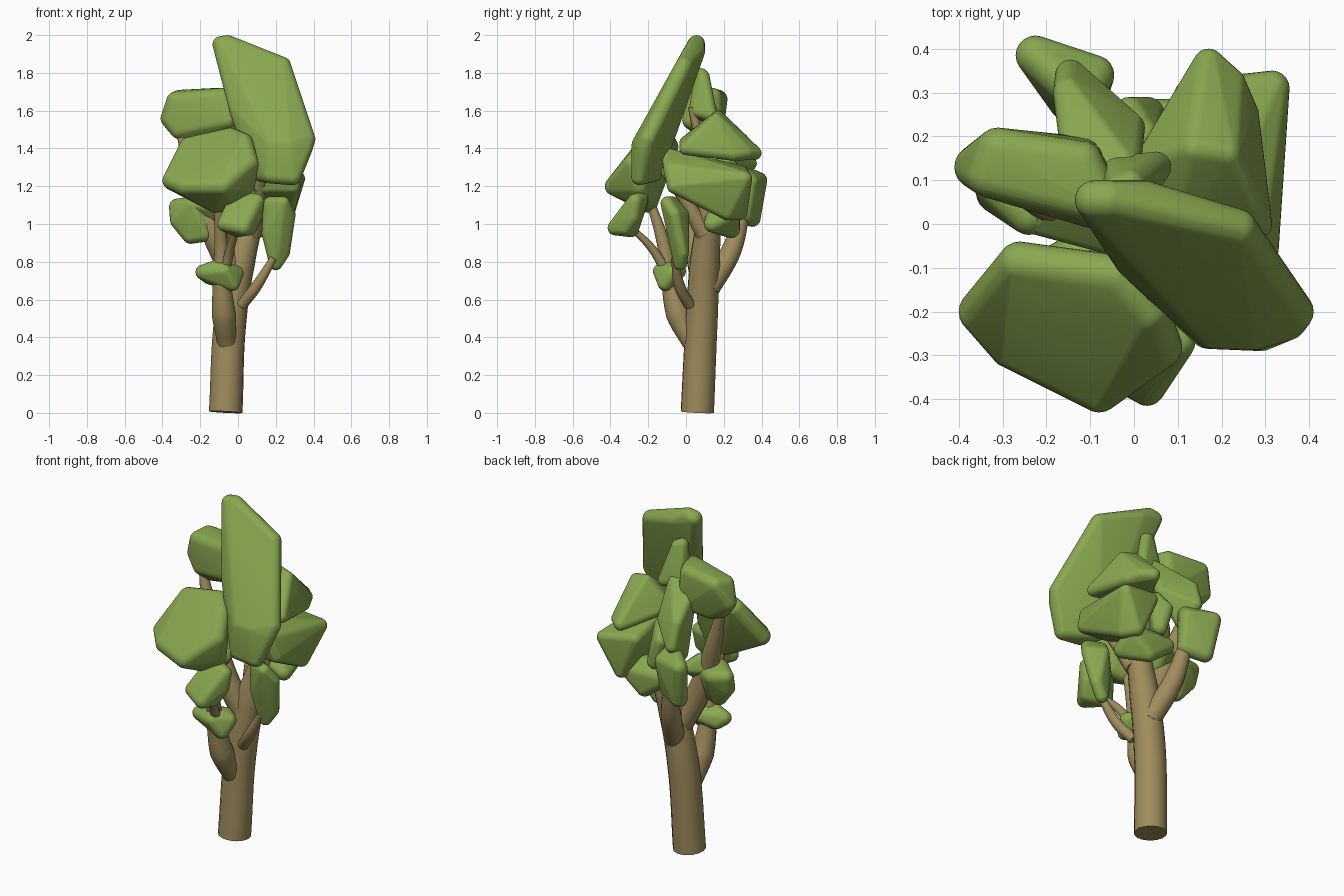
import bpy, bmesh
from mathutils import Matrix


def material(name, color):
    m = bpy.data.materials.new(name)
    m.diffuse_color = (*color, 1)
    return m


LEAF = material("leaf_green", (0.25, 0.39, 0.08))
BARK = material("bark_brown", (0.35, 0.265, 0.11))


def activate(ob):
    bpy.ops.object.select_all(action='DESELECT')
    ob.select_set(True)
    bpy.context.view_layer.objects.active = ob


def clump(name, r, *corners):
    """Faceted leaf mass with rounded edges: hull of small balls at its corners."""
    bm = bmesh.new()
    for c in corners:
        bmesh.ops.create_icosphere(bm, subdivisions=3, radius=r, matrix=Matrix.Translation(c))
    res = bmesh.ops.convex_hull(bm, input=bm.verts)
    junk = {g for g in res["geom_interior"] + res["geom_unused"] if isinstance(g, bmesh.types.BMVert)}
    bmesh.ops.delete(bm, geom=list(junk), context='VERTS')
    bmesh.ops.recalc_face_normals(bm, faces=bm.faces)
    me = bpy.data.meshes.new(name)
    bm.to_mesh(me)
    bm.free()
    ob = bpy.data.objects.new(name, me)
    bpy.context.collection.objects.link(ob)
    me.materials.append(LEAF)
    activate(ob)
    bpy.ops.object.shade_smooth_by_angle(angle=0.8)


def limb(name, *pts):
    """Tapered round limb through (x, y, z, radius) points."""
    cu = bpy.data.curves.new(name, 'CURVE')
    cu.dimensions = '3D'
    cu.bevel_depth = 1
    cu.bevel_resolution = 5
    cu.resolution_u = 8
    cu.use_fill_caps = True
    sp = cu.splines.new('BEZIER')
    sp.bezier_points.add(len(pts) - 1)
    for bp, p in zip(sp.bezier_points, pts):
        bp.co, bp.radius = p[:3], p[3]
        bp.handle_left_type = bp.handle_right_type = 'AUTO'
    ob = bpy.data.objects.new(name, cu)
    bpy.context.collection.objects.link(ob)
    cu.materials.append(BARK)
    activate(ob)
    bpy.ops.object.convert(target='MESH')
    bpy.ops.object.shade_smooth_by_angle(angle=0.8)


# Trunk and branches
limb("trunk", (-.065, .06, .004, .089), (-.04, .083, .5, .086), (.01, .10, .8, .081),
     (.07, .12, 1.03, .065), (.11, .13, 1.25, .04))
limb("front_branch", (-.06, .03, .37, .05), (-.075, -.04, .52, .065), (-.085, -.08, .68, .05),
     (-.09, -.12, .9, .035), (-.11, -.2, 1.15, .02))
limb("front_twig", (-.07, -.10, .74, .03), (-.04, -.18, .87, .022), (0, -.3, .99, .015))
limb("low_twig", (-.07, -.05, .6, .03), (-.06, -.11, .74, .02))
limb("left_branch", (.0, .09, .68, .065), (-.14, .05, .98, .065), (-.24, .08, 1.27, .045),
     (-.31, .11, 1.5, .02))
limb("back_branch", (-.01, .12, .66, .06), (-.07, .24, .86, .055), (-.11, .31, 1.1, .035))
limb("right_branch", (.02, .02, .57, .03), (.09, -.03, .66, .03), (.19, -.06, .82, .02))
limb("plate_branch", (.08, .1, .95, .05), (.12, -.04, 1.18, .03), (.15, -.17, 1.35, .02))
limb("top_branch", (.05, .11, 1.0, .045), (.0, .09, 1.35, .03), (.01, .03, 1.62, .02))

# Large upper leaf clumps
clump("crown_leaves", .045, (-.09, .055, 1.95), (-.055, .055, 1.955), (.02, .055, 1.91), (.235, -.01, 1.84),
      (.365, -.2, 1.45), (.29, -.245, 1.25), (.17, -.24, 1.26), (.35, -.22, 1.4), (.12, -.17, 1.27),
      (.27, -.243, 1.42), (.18, -.24, 1.42), (.0, -.08, 1.6))
clump("upper_left_leaves", .05, (-.36, .13, 1.56), (-.31, .17, 1.66), (-.33, .11, 1.65), (-.12, .14, 1.67),
      (-.08, .05, 1.67), (-.06, .03, 1.55), (-.31, .11, 1.5), (-.12, .15, 1.51), (-.25, .12, 1.48))
clump("front_left_leaves", .05, (-.35, -.2, 1.23), (-.26, -.09, 1.41), (-.04, -.12, 1.46), (.03, -.2, 1.43),
      (.06, -.28, 1.32), (.04, -.25, 1.2), (-.08, -.38, 1.2), (-.12, -.2, 1.11), (-.28, -.28, 1.2),
      (-.03, -.22, 1.13))
clump("right_leaves", .04, (.315, .31, 1.24), (.22, .285, 1.06), (.26, .22, 1.06), (.29, -.06, 1.2),
      (.14, -.09, 1.36), (.13, .29, 1.27), (.26, -.08, 1.29), (.12, -.04, 1.2))
clump("back_right_leaves", .035, (.17, .365, 1.375), (.25, .25, 1.37), (.28, .0, 1.4), (.14, .17, 1.565),
      (.21, .16, 1.55), (.03, .13, 1.43), (.1, .0, 1.43), (.22, .32, 1.38))
clump("back_upper_leaves", .035, (-.145, .34, 1.32), (-.14, .24, 1.24), (-.01, .22, 1.4), (-.13, .14, 1.57),
      (-.02, .13, 1.6), (-.15, .3, 1.44))
clump("top_leaves", .035, (-.03, .08, 1.79), (-.04, .12, 1.6), (.05, .13, 1.58), (.0, .05, 1.6),
      (-.01, .09, 1.78), (-.05, .08, 1.58))

# Small lower leaf clumps
clump("back_leaves", .045, (-.225, .385, 1.23), (-.2, .35, 1.03), (-.09, .34, 1.22), (-.1, .31, 1.05),
      (-.15, .28, 1.1), (-.12, .29, 1.27))
clump("lower_left_leaves", .045, (-.32, .09, 1.09), (-.315, .07, 1.02), (-.25, .05, .94), (-.18, .03, .95),
      (-.15, .05, 1.07), (-.25, .11, 1.08), (-.24, .02, 1.1))
clump("lower_front_leaves", .04, (.1, -.27, 1.12), (-.07, -.32, 1.0), (.03, -.375, .98), (.06, -.32, .98),
      (-.01, -.24, 1.12), (.04, -.24, 1.13), (.0, -.29, .97), (.09, -.28, 1.04))
clump("low_front_leaves", .04, (-.185, -.09, .745), (-.15, -.07, .72), (-.03, -.11, .685), (-.01, -.07, .74),
      (-.07, -.135, .75), (-.1, -.1, .775), (-.05, -.04, .75))
clump("lower_right_leaves", .035, (.2, -.03, .79), (.17, -.07, 1.11), (.27, -.06, 1.05), (.24, -.1, 1.11),
      (.16, -.05, .95), (.24, -.02, .85), (.2, -.02, 1.05))
clump("lower_back_leaves", .045, (.04, .15, 1.06), (.2, .14, 1.0), (.2, .24, 1.05), (.1, .24, .97),
      (-.02, .24, 1.06), (.15, .2, 1.1))
clump("inner_left_leaves", .035, (-.24, .05, 1.1), (-.12, .03, 1.03), (-.1, .12, 1.1), (-.16, .08, 1.15),
      (-.07, -.03, 1.08), (-.22, .01, 1.1))
clump("inner_back_leaves", .04, (-.01, .25, 1.28), (.03, .25, 1.15), (.02, .2, 1.35), (-.01, .18, 1.18))
